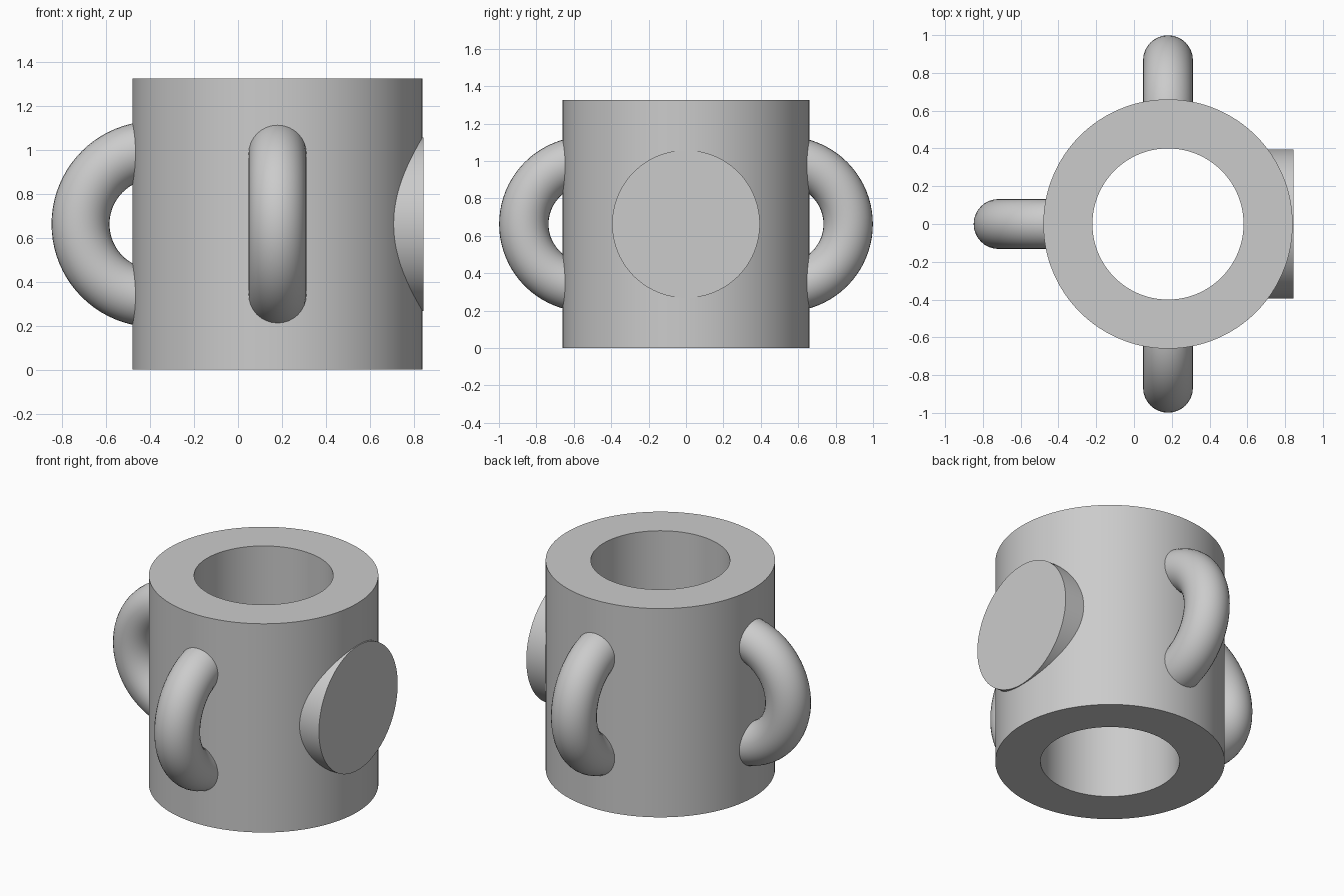
import bpy
import bmesh
from math import pi, radians, cos, sin
from mathutils import Matrix, Vector

cube = bpy.data.objects.get("Cube")
if cube:
    bpy.data.objects.remove(cube, do_unlink=True)

CENTRE_X = 0.18
HEIGHT = 1.325
MID_Z = HEIGHT / 2

# One plain grey for everything
grey = bpy.data.materials.new("plain_grey")
grey.use_nodes = True
colour = (0.6, 0.6, 0.6, 1)
grey.diffuse_color = colour
grey.node_tree.nodes["Principled BSDF"].inputs["Base Color"].default_value = colour


def finish(bm, name, location, turn=0):
    """Turn a bmesh into a placed, smooth-shaded object."""
    bmesh.ops.remove_doubles(bm, verts=bm.verts, dist=0.0001)
    bmesh.ops.recalc_face_normals(bm, faces=bm.faces)
    mesh = bpy.data.meshes.new(name)
    bm.to_mesh(mesh)
    bm.free()
    mesh.materials.append(grey)
    obj = bpy.data.objects.new(name, mesh)
    obj.location = location
    obj.rotation_euler.z = turn
    bpy.context.collection.objects.link(obj)
    bpy.ops.object.select_all(action='DESELECT')
    obj.select_set(True)
    bpy.context.view_layer.objects.active = obj
    bpy.ops.object.shade_smooth_by_angle(angle=radians(30))
    return obj


def make_body(outer, inner):
    """Thick open tube: a rectangular wall section spun around z."""
    bm = bmesh.new()
    corners = [(inner, 0), (outer, 0), (outer, HEIGHT), (inner, HEIGHT)]
    verts = [bm.verts.new((r, 0, z)) for r, z in corners]
    edges = [bm.edges.new((verts[i], verts[i - 1])) for i in range(4)]
    bmesh.ops.spin(bm, geom=verts + edges, cent=(0, 0, 0), axis=(0, 0, 1),
                   angle=2 * pi, steps=128)
    finish(bm, "body", (CENTRE_X, 0, 0))


def make_handle(name, angle, distance, major=0.337, minor=0.132):
    """Half ring whose ends are buried in the wall of the body."""
    bm = bmesh.new()
    bmesh.ops.create_circle(bm, cap_ends=True, segments=32, radius=minor,
                            matrix=Matrix.Translation((0, 0, major))
                            @ Matrix.Rotation(pi / 2, 4, 'Y'))
    bmesh.ops.spin(bm, geom=bm.verts[:] + bm.edges[:] + bm.faces[:],
                   cent=(0, 0, 0), axis=(0, 1, 0), angle=pi, steps=40)
    place = Vector((CENTRE_X + distance * cos(angle), distance * sin(angle), MID_Z))
    finish(bm, name, place, angle)


def make_disc(radius, start, end):
    """Flat round boss standing out of the left side."""
    bm = bmesh.new()
    bmesh.ops.create_cone(bm, cap_ends=True, segments=96, radius1=radius,
                          radius2=radius, depth=end - start,
                          matrix=Matrix.Rotation(pi / 2, 4, 'Y'))
    finish(bm, "side_disc", ((start + end) / 2, 0, MID_Z))


make_body(0.66, 0.4)
make_handle("front_handle", -pi / 2, 0.53)
make_handle("back_handle", pi / 2, 0.53)
make_handle("right_handle", pi, 0.56)
make_disc(0.395, 0.65, 0.845)
